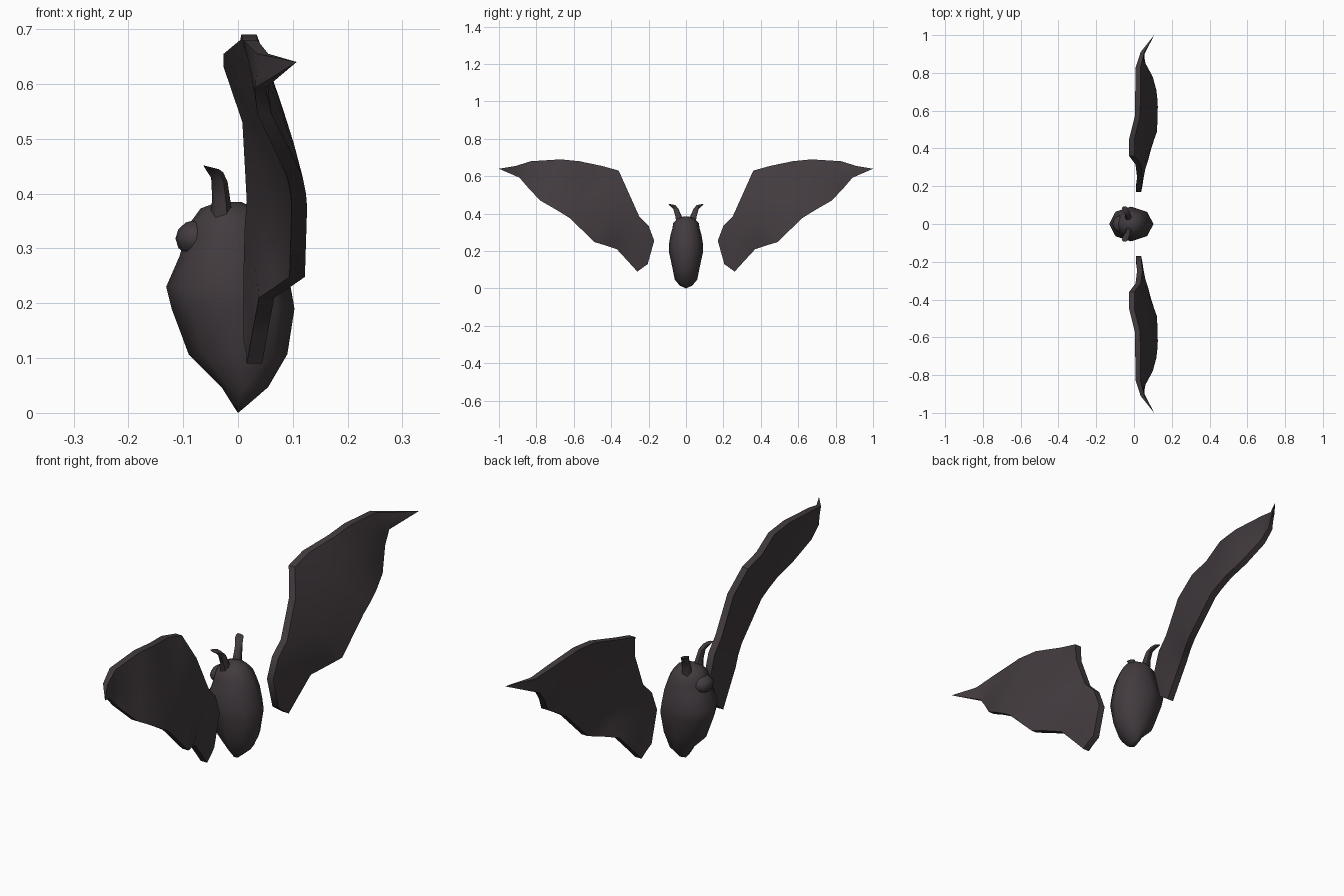
import bpy, bmesh, math
from mathutils import Vector

if "Cube" in bpy.data.objects:
    bpy.data.objects.remove(bpy.data.objects["Cube"])

fur = bpy.data.materials.new("dark_fur")
fur.diffuse_color = (0.055, 0.044, 0.050, 1)
fur.use_nodes = True
fur.node_tree.nodes["Principled BSDF"].inputs["Base Color"].default_value = fur.diffuse_color


def loft(name, loops, angle):
    """Skin closed loops of equal length, cap the ends, weld collapsed points."""
    bm = bmesh.new()
    rings = [[bm.verts.new(p) for p in lp] for lp in loops]
    n = len(rings[0])
    for a, b in zip(rings, rings[1:]):
        for i in range(n):
            j = (i + 1) % n
            bm.faces.new((a[i], a[j], b[j], b[i]))
    bm.faces.new(rings[0])
    bm.faces.new(rings[-1])
    bmesh.ops.remove_doubles(bm, verts=bm.verts, dist=0.0005)
    bmesh.ops.recalc_face_normals(bm, faces=bm.faces)
    me = bpy.data.meshes.new(name)
    bm.to_mesh(me)
    bm.free()
    me.materials.append(fur)
    ob = bpy.data.objects.new(name, me)
    bpy.context.collection.objects.link(ob)
    smooth(ob, angle)
    return ob


def smooth(ob, angle):
    bpy.ops.object.select_all(action='DESELECT')
    ob.select_set(True)
    bpy.context.view_layer.objects.active = ob
    bpy.ops.object.shade_smooth_by_angle(angle=math.radians(angle))


def oval(z, x0, x1, ry, n=8):
    cx, rx = (x0 + x1) / 2, (x1 - x0) / 2
    return [(cx + rx * math.cos(2 * math.pi * i / n),
             ry * math.sin(2 * math.pi * i / n), z) for i in range(n)]


# Body with the head merged into it: z, x min, x max, half width
body = [(0, 0, 0, 0), (.015, -.01, .018, .033), (.047, -.03, .055, .06), (.107, -.09, .09, .072),
        (.19, -.121, .103, .090), (.23, -.131, .096, .092), (.285, -.107, .083, .083),
        (.32, -.096, .070, .073), (.35, -.085, .052, .068), (.373, -.068, .032, .045),
        (.385, -.035, .005, .015)]
loft("body", [oval(*r) for r in body], 60)

# Snout
bpy.ops.mesh.primitive_uv_sphere_add(segments=8, ring_count=6, location=(-.076, 0, .318))
snout = bpy.context.object
snout.name = "snout"
snout.scale = (.038, .046, .034)
bpy.ops.object.transform_apply(location=False, rotation=False, scale=True)
snout.data.materials.append(fur)
smooth(snout, 60)

# Wing stations: leading edge (x, y, z), trailing edge (x, y, z)
wing = [((.024, .205, .130), (.030, .260, .090)),
        ((.024, .170, .255), (.040, .310, .145)),
        ((.026, .200, .335), (.052, .370, .210)),
        ((.030, .250, .385), (.082, .430, .230)),
        ((.022, .315, .530), (.108, .490, .248)),
        ((-.012, .360, .630), (.112, .620, .375)),
        ((-.012, .450, .655), (.110, .660, .400)),
        ((.018, .570, .680), (.104, .710, .430)),
        ((.020, .670, .690), (.085, .780, .470)),
        ((.022, .830, .680), (.048, .850, .545)),
        ((.045, .910, .655), (.040, .890, .592)),
        ((.107, 1.00, .640), (.107, 1.00, .640))]
half = [.014] * 8 + [.014, .013, .010, 0]   # half thickness per station
STEPS = 4


def wing_loop(top, bottom, h, side):
    a, b = Vector(top), Vector(bottom)
    camber = .09 * (b - a).length
    front, back = [], []
    for k in range(STEPS + 1):
        u = k / STEPS
        p = a.lerp(b, u)
        p.x += camber * u * (1 - u)
        front.append((p.x - h, side * p.y, p.z))
        back.append((p.x + h, side * p.y, p.z))
    return front + back[::-1]


# Ear sections: centre (x, y, z), half depth, half width
ear = [((-.030, .030, .335), .024, .022), ((-.030, .040, .385), .017, .019),
       ((-.034, .054, .425), .015, .015), ((-.044, .070, .443), .017, .015),
       ((-.049, .086, .448), .014, .008)]


def ear_loop(c, rx, ry, side, n=6):
    return [(c[0] + rx * math.cos(2 * math.pi * i / n),
             side * (c[1] + ry * math.sin(2 * math.pi * i / n)),
             c[2] - .25 * rx * math.cos(2 * math.pi * i / n)) for i in range(n)]


# Mirrored wings and ears
for side, label in ((-1, "left"), (1, "right")):
    loft(label + "_wing", [wing_loop(t, b, h, side) for (t, b), h in zip(wing, half)], 45)
    loft(label + "_ear", [ear_loop(c, rx, ry, side) for c, rx, ry in ear], 60)
